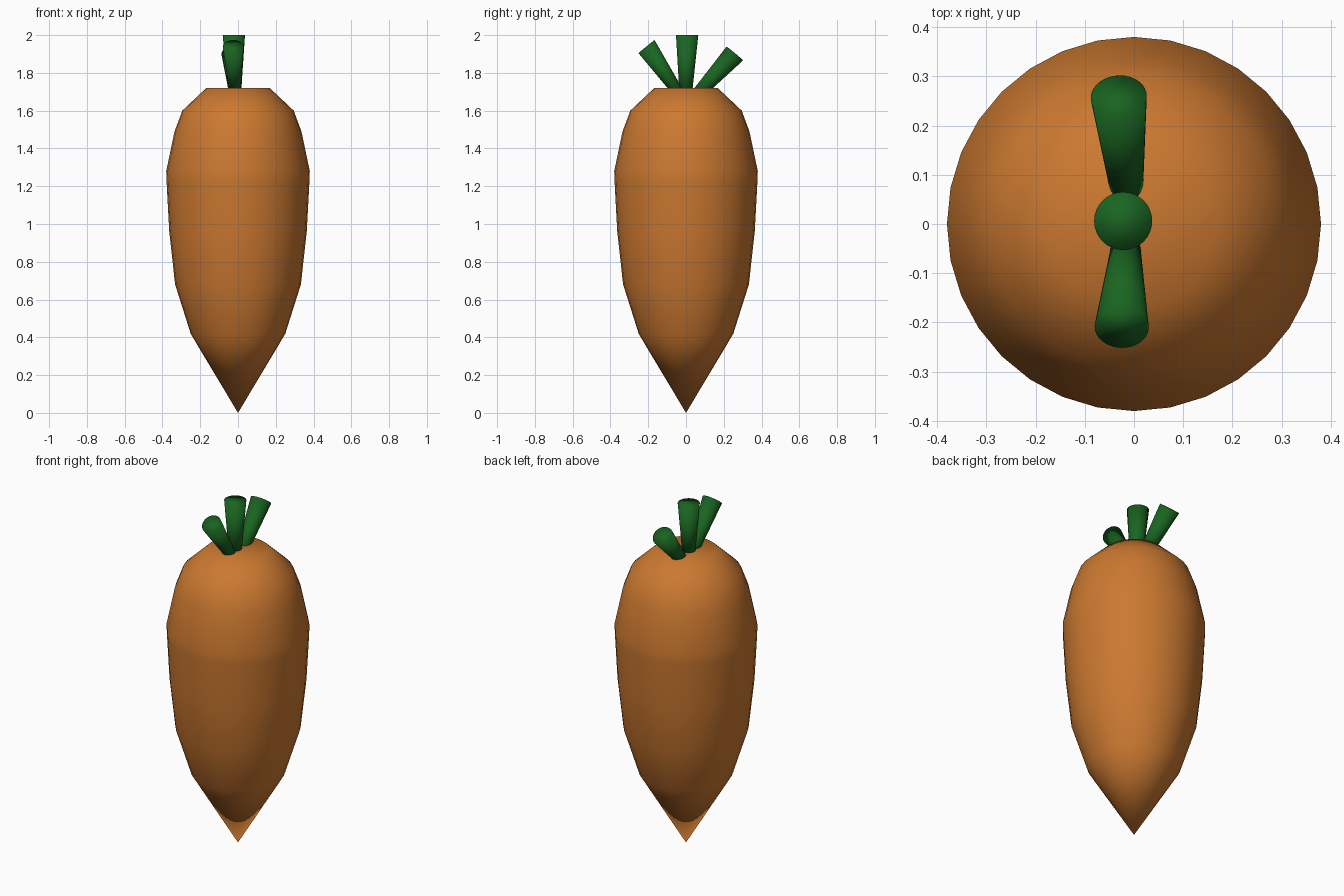
import bpy, bmesh, math
from mathutils import Vector

if "Cube" in bpy.data.objects:
    bpy.data.objects.remove(bpy.data.objects["Cube"])


def material(name, color):
    m = bpy.data.materials.new(name)
    m.diffuse_color = (*color, 1)
    m.use_nodes = True
    m.node_tree.nodes["Principled BSDF"].inputs["Base Color"].default_value = m.diffuse_color
    return m


def loft(name, rings, mat, sides=32, tip=None):
    """Skin circular rings (centre, normal, radius); start at a tip or a cap."""
    bm = bmesh.new()
    loops = []
    for centre, normal, radius in rings:
        turn = Vector((0, 0, 1)).rotation_difference(Vector(normal))
        loops.append([bm.verts.new(Vector(centre) + turn @ Vector((
            radius * math.cos(math.tau * i / sides),
            radius * math.sin(math.tau * i / sides), 0))) for i in range(sides)])
    for a, b in zip(loops, loops[1:]):
        for i in range(sides):
            j = (i + 1) % sides
            bm.faces.new((a[i], a[j], b[j], b[i]))
    bm.faces.new(loops[-1])
    if tip:
        point = bm.verts.new(tip)
        for i in range(sides):
            bm.faces.new((point, loops[0][(i + 1) % sides], loops[0][i]))
    else:
        bm.faces.new(loops[0][::-1])
    bmesh.ops.recalc_face_normals(bm, faces=bm.faces)
    for f in bm.faces:
        f.smooth = True
    mesh = bpy.data.meshes.new(name)
    bm.to_mesh(mesh)
    bm.free()
    mesh.materials.append(mat)
    obj = bpy.data.objects.new(name, mesh)
    bpy.context.collection.objects.link(obj)
    return obj


orange = material("orange", (0.60, 0.19, 0.03))
green = material("green", (0.01, 0.13, 0.015))

# Root: lathe profile (radius, height) above a pointed tip
profile = [(0.25, 0.418), (0.333, 0.68), (0.364, 0.96), (0.378, 1.22),
           (0.38, 1.28), (0.336, 1.49), (0.295, 1.60), (0.168, 1.72)]
loft("carrot_root", [((0, 0, z), (0, 0, 1), r) for r, z in profile],
     orange, tip=(0, 0, 0))

# Stems: base centre, top centre, cap normal, base radius, top radius
stems = {
    "middle_stem": ((-0.017, -0.002, 1.66), (-0.022, 0.006, 2.0), (0, 0, 1), 0.031, 0.059),
    "back_stem": ((-0.012, 0.035, 1.66), (-0.031, 0.258, 1.902), (-0.05, 0.64, 0.77), 0.029, 0.057),
    "front_stem": ((-0.015, -0.015, 1.66), (-0.025, -0.209, 1.939), (-0.02, -0.63, 0.77), 0.025, 0.055),
}
for name, (base, top, normal, r0, r1) in stems.items():
    loft(name, [(base, normal, r0), (top, normal, r1)], green)
